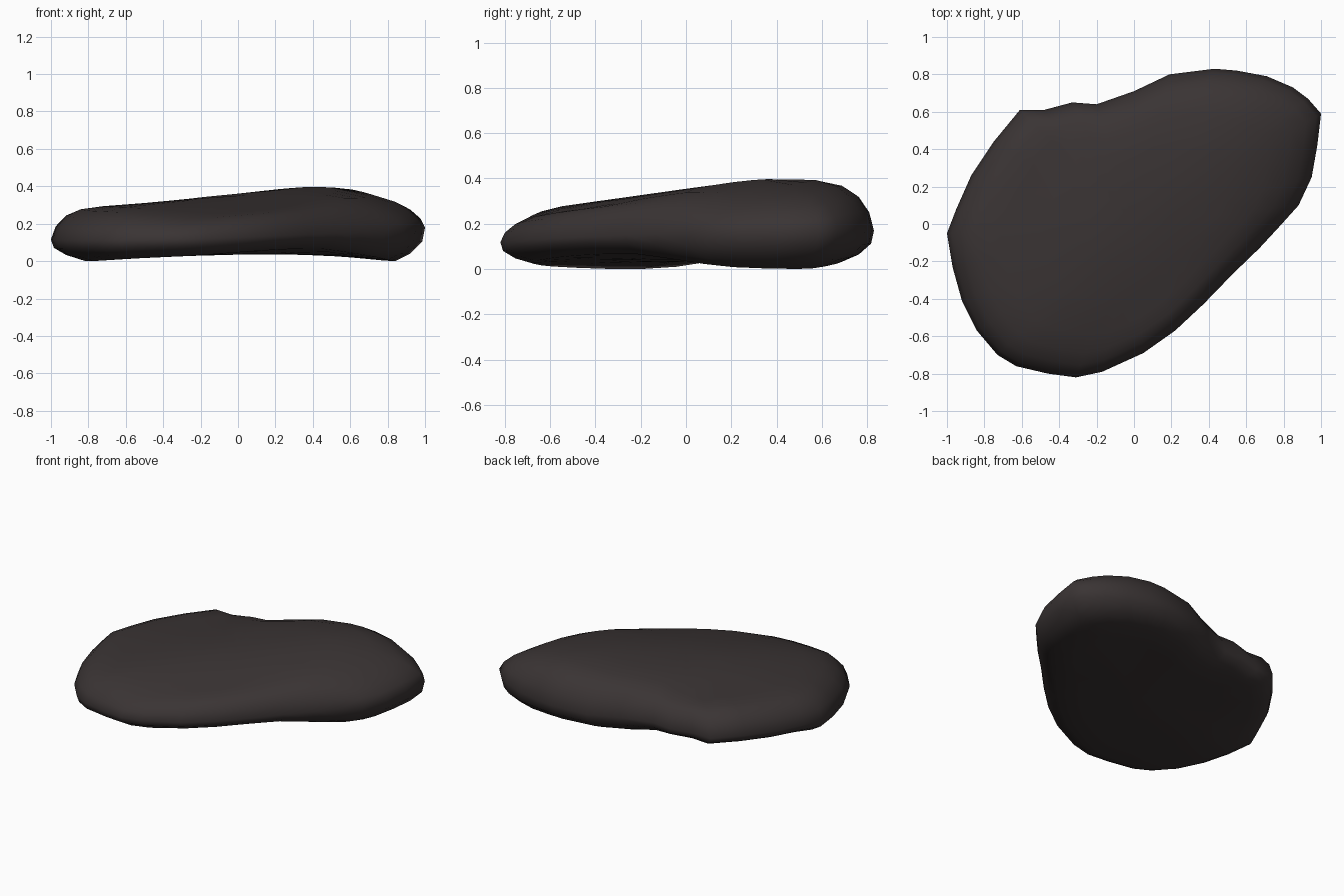
import bpy, bmesh

if "Cube" in bpy.data.objects:
    bpy.data.objects.remove(bpy.data.objects["Cube"])

# Outline of the stone seen from above, counter-clockwise
OUTLINE = [(1, .59), (.93, .67), (.85, .73), (.71, .79), (.55, .82), (.43, .83), (.19, .80),
           (0, .71), (-.2, .64), (-.33, .65), (-.48, .61), (-.61, .61), (-.75, .44), (-.87, .26),
           (-.95, .08), (-1, -.05), (-.97, -.23), (-.92, -.41), (-.84, -.57), (-.73, -.70),
           (-.63, -.76), (-.46, -.80), (-.31, -.82), (-.17, -.79), (.05, -.69), (.22, -.57),
           (.37, -.43), (.53, -.265), (.67, -.13), (.79, 0), (.88, .1), (.95, .25), (.98, .42)]

# Ring profile: (scale of outline, share of the way from rim to the top or bottom surface)
TOP = [(.975, .4), (.92, .72), (.84, .91), (.72, .99), (.5, 1), (.25, 1)]
BOTTOM = [(.985, .42), (.92, .78), (.84, 1), (.6, 1), (.3, 1)]


def clamp(v, low=0, high=1):
    return max(low, min(high, v))


def rim_z(x, y):
    return .145 + .025 * x + .02 * y


def top_z(x, y):
    # Sloping back with a low ridge along its length, falling off to both long sides
    p = .8 * y - .6 * x - .07
    drop = min(.06, .25 * p * p) * clamp((x + .9) / .5)
    return min(.40, .354 + .06 * x + .06 * y) - drop - .2 * max(0, x - .55)


def bottom_z(x, y):
    # Hollow across the middle, lifted under the straight side and the back left edge
    t = .8 * (x - .15) + .6 * (y - .15)
    side = max(0, .6 * x - .8 * y - .1) * max(0, 1 - 1.2 * abs(t))
    back_left = min(.04, .2 * max(0, y + .1) * max(0, -x))
    hollow = .04 - (.12 if x > .25 else .035) * (x - .25) ** 2
    return max(.003, hollow) + .1 * side + back_left


def ring(bm, scale, share, surface):
    verts = []
    for px, py in OUTLINE:
        x, y = px * scale, py * scale
        z = rim_z(px, py) * (1 - share) + surface(x, y) * share
        verts.append(bm.verts.new((x, y, z)))
    return verts


def bridge(bm, a, b):
    n = len(a)
    for i in range(n):
        j = (i + 1) % n
        bm.faces.new((a[i], a[j], b[j], b[i]))


# Stone body: shared rim, then rings closing over the top and underneath
bm = bmesh.new()
rim = ring(bm, 1, 0, top_z)
for profile, surface in ((TOP, top_z), (BOTTOM, bottom_z)):
    last = rim
    for scale, share in profile:
        new = ring(bm, scale, share, surface)
        bridge(bm, last, new)
        last = new
    centre = bm.verts.new((0, 0, surface(0, 0)))
    for i in range(len(last)):
        bm.faces.new((last[i], last[(i + 1) % len(last)], centre))
bmesh.ops.recalc_face_normals(bm, faces=bm.faces)

# Rest the stone on the floor
low = min(v.co.z for v in bm.verts)
bmesh.ops.translate(bm, verts=bm.verts, vec=(0, 0, -low))
for face in bm.faces:
    face.smooth = True

mesh = bpy.data.meshes.new("flat_stone")
bm.to_mesh(mesh)
bm.free()
stone = bpy.data.objects.new("flat_stone", mesh)
bpy.context.collection.objects.link(stone)

# Dark warm grey stone
grey = bpy.data.materials.new("dark_stone_grey")
grey.diffuse_color = (.042, .034, .034, 1)
grey.use_nodes = True
grey.node_tree.nodes["Principled BSDF"].inputs["Base Color"].default_value = grey.diffuse_color
mesh.materials.append(grey)
